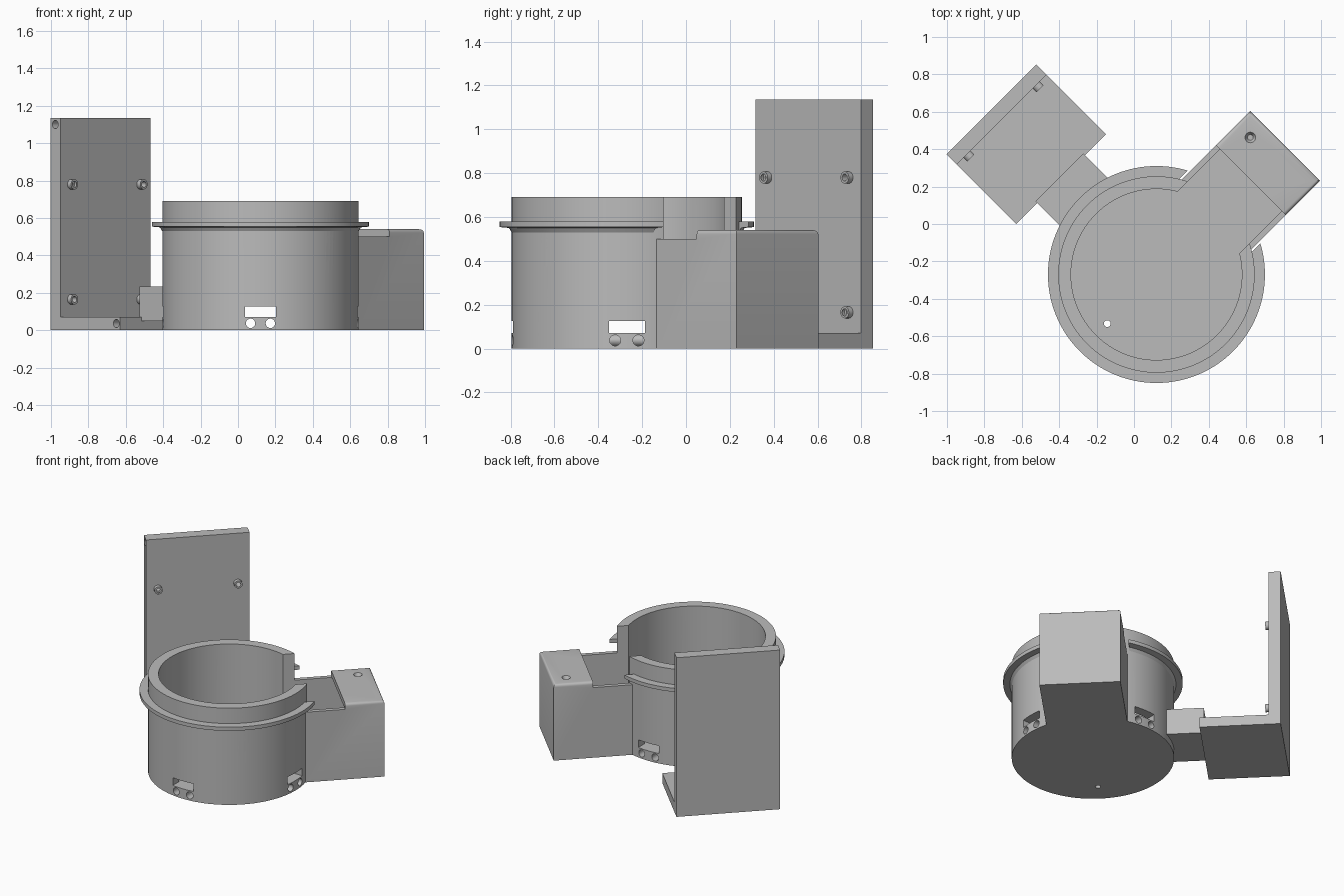
import bpy, bmesh, math
from mathutils import Matrix, Vector

cube = bpy.data.objects.get("Cube")
if cube:
    bpy.data.objects.remove(cube, do_unlink=True)

grey = bpy.data.materials.new("grey_plastic")
grey.use_nodes = True
colour = (0.5, 0.5, 0.5, 1)
grey.diffuse_color = colour
grey.node_tree.nodes["Principled BSDF"].inputs["Base Color"].default_value = colour

CENTRE = Vector((0.12, -0.27, 0))
ARM, BRACKET = 45, 135  # headings of the two attachments around the cup


def finish(name, bm, heading=0):
    """Turn a mesh built with x pointing outward to its heading around the cup."""
    bm.transform(Matrix.Translation(CENTRE) @ Matrix.Rotation(math.radians(heading), 4, 'Z'))
    bmesh.ops.recalc_face_normals(bm, faces=bm.faces)
    mesh = bpy.data.meshes.new(name)
    bm.to_mesh(mesh)
    bm.free()
    mesh.materials.append(grey)
    obj = bpy.data.objects.new(name, mesh)
    bpy.context.collection.objects.link(obj)
    return obj


def box(name, x, y, z, heading=0):
    bm = bmesh.new()
    bmesh.ops.create_cube(bm, size=1)
    for v in bm.verts:
        v.co = [lo + (hi - lo) * (c + 0.5) for c, (lo, hi) in zip(v.co, (x, y, z))]
    return finish(name, bm, heading)


def rod(name, start, end, r1, r2=None, heading=0, sides=32):
    start, end = Vector(start), Vector(end)
    axis = end - start
    bm = bmesh.new()
    bmesh.ops.create_cone(bm, cap_ends=True, segments=sides, radius1=r1,
                          radius2=r1 if r2 is None else r2, depth=axis.length)
    turn = axis.to_track_quat('Z', 'Y').to_matrix().to_4x4()
    bm.transform(Matrix.Translation((start + end) / 2) @ turn)
    return finish(name, bm, heading)


def lathe(name, profile, steps=128):
    bm = bmesh.new()
    rings = []
    for i in range(steps):
        a = math.tau * i / steps
        rings.append([bm.verts.new((r * math.cos(a), r * math.sin(a), z)) for r, z in profile])
    n = len(profile)
    for i in range(steps):
        p, q = rings[i], rings[(i + 1) % steps]
        for j in range(n):
            k = (j + 1) % n
            bm.faces.new((p[j], q[j], q[k], p[k]))
    return finish(name, bm)


def combine(target, parts, operation='DIFFERENCE'):
    bpy.context.view_layer.objects.active = target
    for part in parts:
        part.hide_render = True
        mod = target.modifiers.new("cut", 'BOOLEAN')
        mod.operation, mod.solver, mod.object = operation, 'EXACT', part
        bpy.ops.object.modifier_apply(modifier=mod.name)
        bpy.data.objects.remove(part, do_unlink=True)


def smooth(obj):
    bpy.ops.object.select_all(action='DESELECT')
    obj.select_set(True)
    bpy.context.view_layer.objects.active = obj
    bpy.ops.object.shade_smooth_by_angle(angle=math.radians(25))


# Side arm: stepped profile extruded across, with rounded outer top edges
def side_arm():
    half, step, end, top = 0.263, 0.714, 0.972, 0.54
    bm = bmesh.new()
    outline = [(0.3, 0), (end, 0), (end, top), (step, top), (step, 0.5), (0.3, 0.5)]
    face = bm.faces.new([bm.verts.new((x, -half, z)) for x, z in outline])
    out = bmesh.ops.extrude_face_region(bm, geom=[face])
    moved = [g for g in out["geom"] if isinstance(g, bmesh.types.BMVert)]
    bmesh.ops.translate(bm, verts=moved, vec=(0, 2 * half, 0))
    bmesh.ops.recalc_face_normals(bm, faces=bm.faces)
    edges = [e for e in bm.edges if all(v.co.z > top - 0.001 for v in e.verts)
             and any(v.co.x > step + 0.01 for v in e.verts)]
    bmesh.ops.bevel(bm, geom=edges, offset=0.018, segments=4, profile=0.5, affect='EDGES')
    return finish("arm", bm, ARM)


# Cup with its arm, hollowed out together
cup = rod("cup_and_arm", (0, 0, 0), (0, 0, 0.69), 0.525, sides=128)
combine(cup, [side_arm()], 'UNION')
FLOOR = 0.068
cuts = [
    rod("cavity", (0, 0, FLOOR), (0, 0, 0.8), 0.457, sides=128),
    box("arm_pocket", (0.1, 0.94), (-0.233, 0.233), (FLOOR, 0.5), ARM),
    box("arm_slot", (0.1, 0.714), (-0.233, 0.233), (0.4, 0.8), ARM),
    rod("cover_notch", (0.714, 0, 0.4), (0.714, 0, 0.6), 0.117, heading=ARM, sides=48),
]
# Countersunk screw holes in the arm cover
for y in (-0.163, 0.163):
    cuts += [rod("screw", (0.873, y, 0.45), (0.873, y, 0.6), 0.017, heading=ARM),
             rod("sink", (0.873, y, 0.515), (0.873, y, 0.545), 0.015, 0.031, ARM)]
# Countersunk holes through the cup wall
for heading in (-45, 135):
    cuts += [rod("screw", (0.4, 0, 0.48), (0.6, 0, 0.48), 0.016, heading=heading),
             rod("sink", (0.495, 0, 0.48), (0.53, 0, 0.48), 0.015, 0.031, heading)]
# Windows and cable channels crossing the base both ways
for heading in (0, 90):
    cuts.append(box("window", (-0.6, 0.6), (-0.082, 0.082), (0.071, 0.126), heading))
    cuts += [rod("channel", (-0.6, y, 0.037), (0.6, y, 0.037), 0.025, heading=heading)
             for y in (-0.053, 0.053)]
# Drain holes in the floor
for heading in (-45, -135):
    cuts.append(rod("drain", (0.372, 0, -0.1), (0.372, 0, 0.2), 0.018, heading=heading))
combine(cup, cuts)
smooth(cup)

# Collar around the cup, open above the arm
collar = lathe("collar", [(0.5, 0.53), (0.525, 0.53), (0.537, 0.55), (0.58, 0.554),
                          (0.58, 0.58), (0.5, 0.58)])
combine(collar, [box("collar_gap", (0.1, 0.8), (-0.275, 0.275), (0.4, 0.7), ARM)])
smooth(collar)

# L-shaped mounting bracket with connecting block
bracket = box("bracket", (1.17, 1.248), (-0.34, 0.34), (0, 1.135), BRACKET)
combine(bracket, [
    box("bracket_base", (0.721, 1.2), (-0.34, 0.34), (0, 0.07), BRACKET),
    box("bracket_block", (0.48, 0.735), (-0.18, 0.18), (0.05, 0.235), BRACKET),
], 'UNION')

# Raised screw bosses and blind edge holes
spots = [(y, z) for y in (-0.262, 0.262) for z in (0.165, 0.78)]
combine(bracket, [rod("boss", (1.143, y, z), (1.19, y, z), 0.027, heading=BRACKET)
                  for y, z in spots], 'UNION')
holes = [rod("boss_hole", (1.1, y, z), (1.215, y, z), 0.016, heading=BRACKET) for y, z in spots]
holes += [rod("edge_hole", (x, 0.25, z), (x, 0.4, z), 0.022, heading=BRACKET)
          for x, z in ((0.75, 0.036), (1.212, 1.1))]
combine(bracket, holes)
smooth(bracket)
